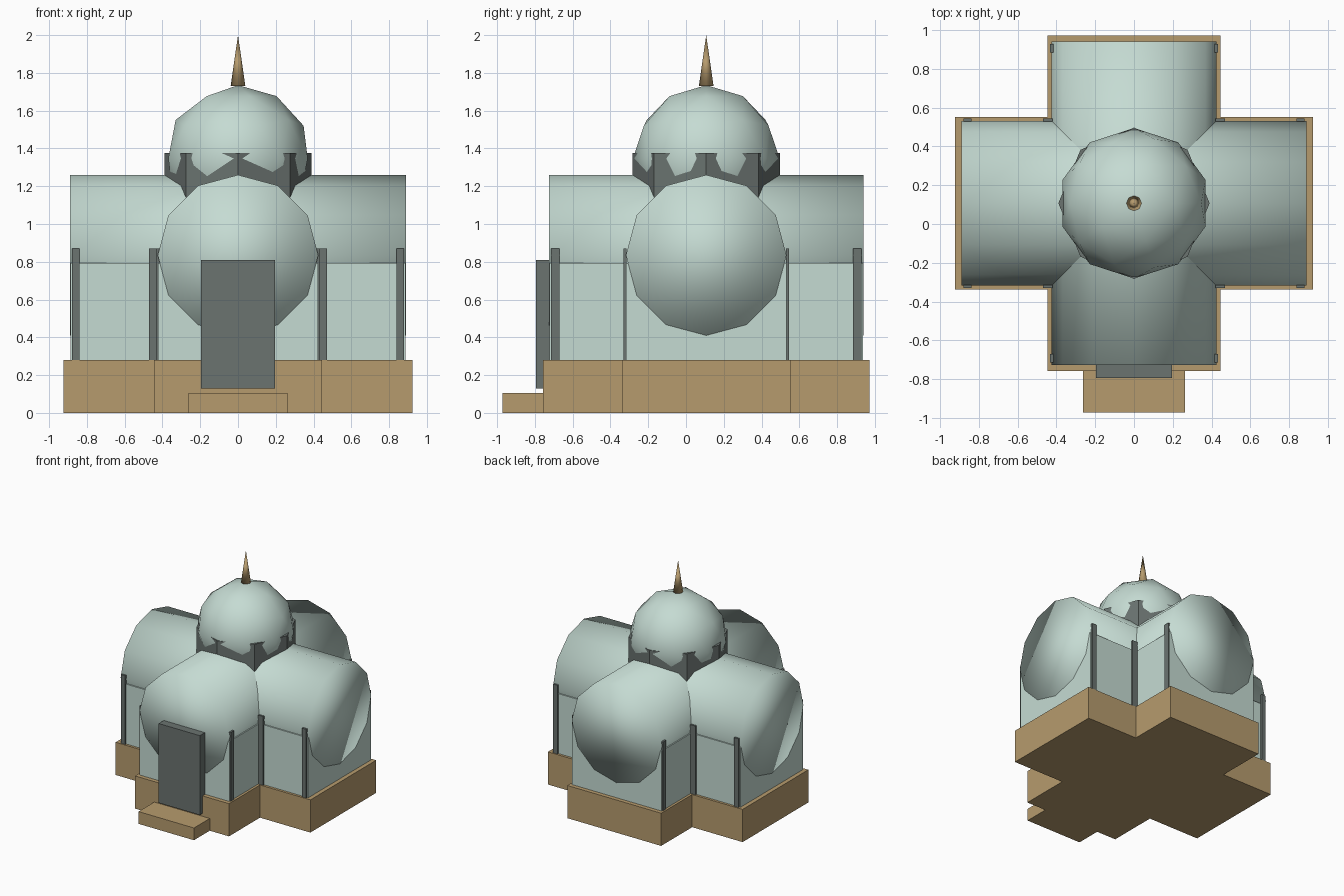
import bpy, bmesh, math

if "Cube" in bpy.data.objects:
    bpy.data.objects.remove(bpy.data.objects["Cube"])

CY = 0.107  # y of the crossing centre


def material(name, rgb):
    m = bpy.data.materials.new(name)
    m.diffuse_color = (*rgb, 1)
    m.use_nodes = True
    m.node_tree.nodes["Principled BSDF"].inputs["Base Color"].default_value = m.diffuse_color
    return m


STONE = material("pale_green_plaster", (0.56, 0.71, 0.65))
TAN = material("tan_stone", (0.47, 0.33, 0.155))
DARK = material("dark_grey", (0.145, 0.172, 0.163))


def finish(ob, name, mat, smooth=False):
    ob.name = name
    ob.data.materials.append(mat)
    ob.data.polygons.foreach_set("use_smooth", [smooth] * len(ob.data.polygons))
    return ob


def box(name, x0, x1, y0, y1, z0, z1, mat):
    bpy.ops.mesh.primitive_cube_add(size=1, location=((x0 + x1) / 2, (y0 + y1) / 2, (z0 + z1) / 2))
    ob = bpy.context.object
    ob.scale = (x1 - x0, y1 - y0, z1 - z0)
    return finish(ob, name, mat)


def cross_prism(name, ax, ay, w, z0, z1, mat):
    """Greek-cross outline: arm reaches ax and ay, arm half width w."""
    quarter = [(ax, w), (w, w), (w, ay)]
    pts = quarter + [(-x, y) for x, y in reversed(quarter)]
    pts += [(-x, -y) for x, y in quarter] + [(x, -y) for x, y in reversed(quarter)]
    bm = bmesh.new()
    face = bm.faces.new([bm.verts.new((x, y + CY, z0)) for x, y in pts])
    top = bmesh.ops.extrude_face_region(bm, geom=[face])["geom"]
    bmesh.ops.translate(bm, vec=(0, 0, z1 - z0), verts=[v for v in top if isinstance(v, bmesh.types.BMVert)])
    bmesh.ops.recalc_face_normals(bm, faces=bm.faces)
    me = bpy.data.meshes.new(name)
    bm.to_mesh(me)
    bm.free()
    ob = bpy.data.objects.new(name, me)
    bpy.context.collection.objects.link(ob)
    return finish(ob, name, mat)


# Plinth, entrance step and walls
cross_prism("plinth", 0.923, 0.865, 0.445, 0, 0.28, TAN)
box("entrance_step", -0.263, 0.263, -0.972, -0.74, 0, 0.105, TAN)
cross_prism("walls", 0.887, 0.83, 0.424, 0.27, 0.793, STONE)

# Crossing barrel vaults: twelve sides, a corner at the top
for name, depth, rot in (("vault_front_back", 1.666, (math.pi / 2, 0, 0)),
                         ("vault_left_right", 1.78, (math.pi / 2, 0, math.pi / 2))):
    bpy.ops.mesh.primitive_cylinder_add(vertices=12, radius=0.425, depth=depth,
                                        location=(0, CY, 0.835), rotation=rot)
    finish(bpy.context.object, name, STONE, True)

# Eight-sided drum, dome and spire
bpy.ops.mesh.primitive_cylinder_add(vertices=8, radius=0.39, depth=0.275, location=(0, CY, 1.2375))
finish(bpy.context.object, "drum", DARK)
bpy.ops.mesh.primitive_ico_sphere_add(subdivisions=2, radius=0.388, location=(0, CY, 1.347))
finish(bpy.context.object, "dome", STONE, True)
bpy.ops.mesh.primitive_cone_add(vertices=8, radius1=0.039, radius2=0, depth=0.27, location=(0, CY, 1.865))
finish(bpy.context.object, "spire", TAN, True)

# Door
box("door", -0.195, 0.195, -0.795, -0.70, 0.13, 0.81, DARK)

# Thin pilasters at the arm ends and inner corners
for sx in (-1, 1):
    for sy in (-1, 1):
        for name, x, y, hx, hy in (("arm_pilaster", 0.858, 0.43, 0.02, 0.008),
                                   ("inner_pilaster", 0.445, 0.43, 0.025, 0.008),
                                   ("nave_pilaster", 0.424, 0.80, 0.008, 0.022)):
            px, py = sx * x, CY + sy * y
            box(name, px - hx, px + hx, py - hy, py + hy, 0.27, 0.87, DARK)
